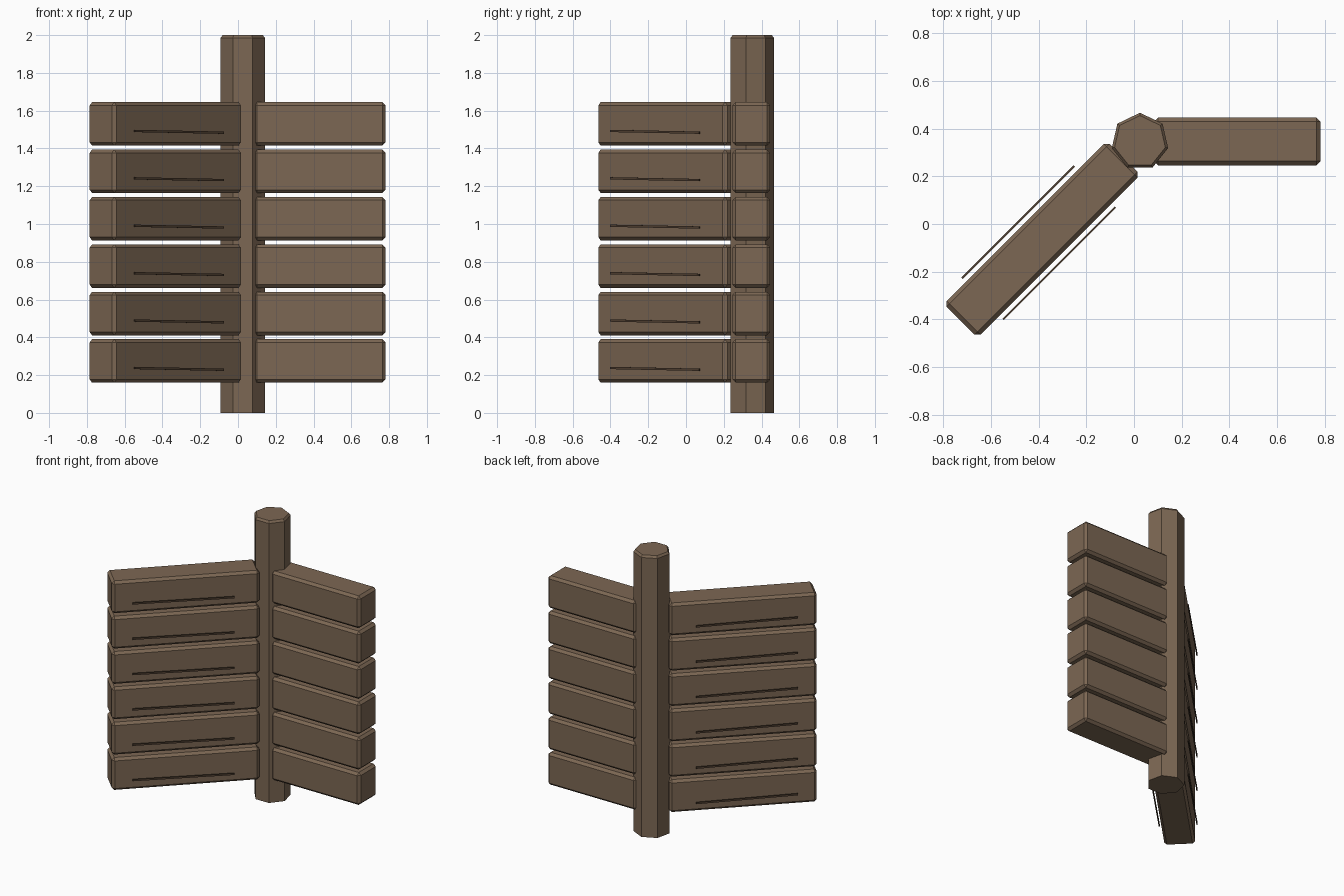
import bpy, bmesh, math
from mathutils import Matrix, Vector

if "Cube" in bpy.data.objects:
    bpy.data.objects.remove(bpy.data.objects["Cube"])


def material(name, rgb):
    m = bpy.data.materials.new(name)
    m.diffuse_color = (*rgb, 1)
    m.use_nodes = True
    m.node_tree.nodes["Principled BSDF"].inputs["Base Color"].default_value = m.diffuse_color
    return m


WOOD = material("brown wood", (0.202, 0.136, 0.087))
GRAIN = material("dark wood grain", (0.085, 0.054, 0.033))


def finish(name, bm, mat):
    bmesh.ops.recalc_face_normals(bm, faces=bm.faces[:])
    mesh = bpy.data.meshes.new(name)
    bm.to_mesh(mesh)
    bm.free()
    mesh.materials.append(mat)
    ob = bpy.data.objects.new(name, mesh)
    bpy.context.collection.objects.link(ob)
    return ob


def box(name, size, place, mat, chamfer=0):
    bm = bmesh.new()
    bmesh.ops.create_cube(bm, size=1)
    bmesh.ops.scale(bm, vec=Vector(size), verts=bm.verts[:])
    if chamfer:
        bmesh.ops.bevel(bm, geom=bm.edges[:], offset=chamfer, segments=1,
                        affect='EDGES', profile=0.5)
    bm.transform(place)
    return finish(name, bm, mat)


# Seven-sided post with a chamfered top rim
bm = bmesh.new()
rings = []
for radius, z in ((0.121, 0), (0.121, 1.985), (0.109, 2.0)):
    rings.append([bm.verts.new((0.025 + radius * math.sin(math.tau * i / 7),
                                0.345 + radius * math.cos(math.tau * i / 7), z))
                  for i in range(7)])
for low, high in zip(rings, rings[1:]):
    for i in range(7):
        j = (i + 1) % 7
        bm.faces.new((low[i], low[j], high[j], high[i]))
bm.faces.new(rings[0])
bm.faces.new(rings[-1])
finish("post", bm, WOOD)

# Six rows of planks: a straight wing and a wing turned by 45 degrees
turn = Matrix.Rotation(math.radians(45), 4, 'Z')
tilt = Matrix.Rotation(math.radians(0.8), 4, 'Y')
for row in range(6):
    z = 0.275 + 0.251 * row
    box(f"straight_plank_{row + 1}", (0.697, 0.2, 0.23),
        Matrix.Translation((0.4325, 0.346, z)), WOOD, 0.017)
    wing = Matrix.Translation((-0.385, -0.064, z)) @ turn
    box(f"angled_plank_{row + 1}", (0.965, 0.2, 0.23), wing, WOOD, 0.017)
    # Thin grain strips just off both faces of the angled plank
    for side, label in ((-1, "front"), (1, "back")):
        box(f"{label}_grain_strip_{row + 1}", (0.665, 0.008, 0.012),
            wing @ Matrix.Translation((-0.02, side * 0.122, -0.042)) @ tilt, GRAIN)
